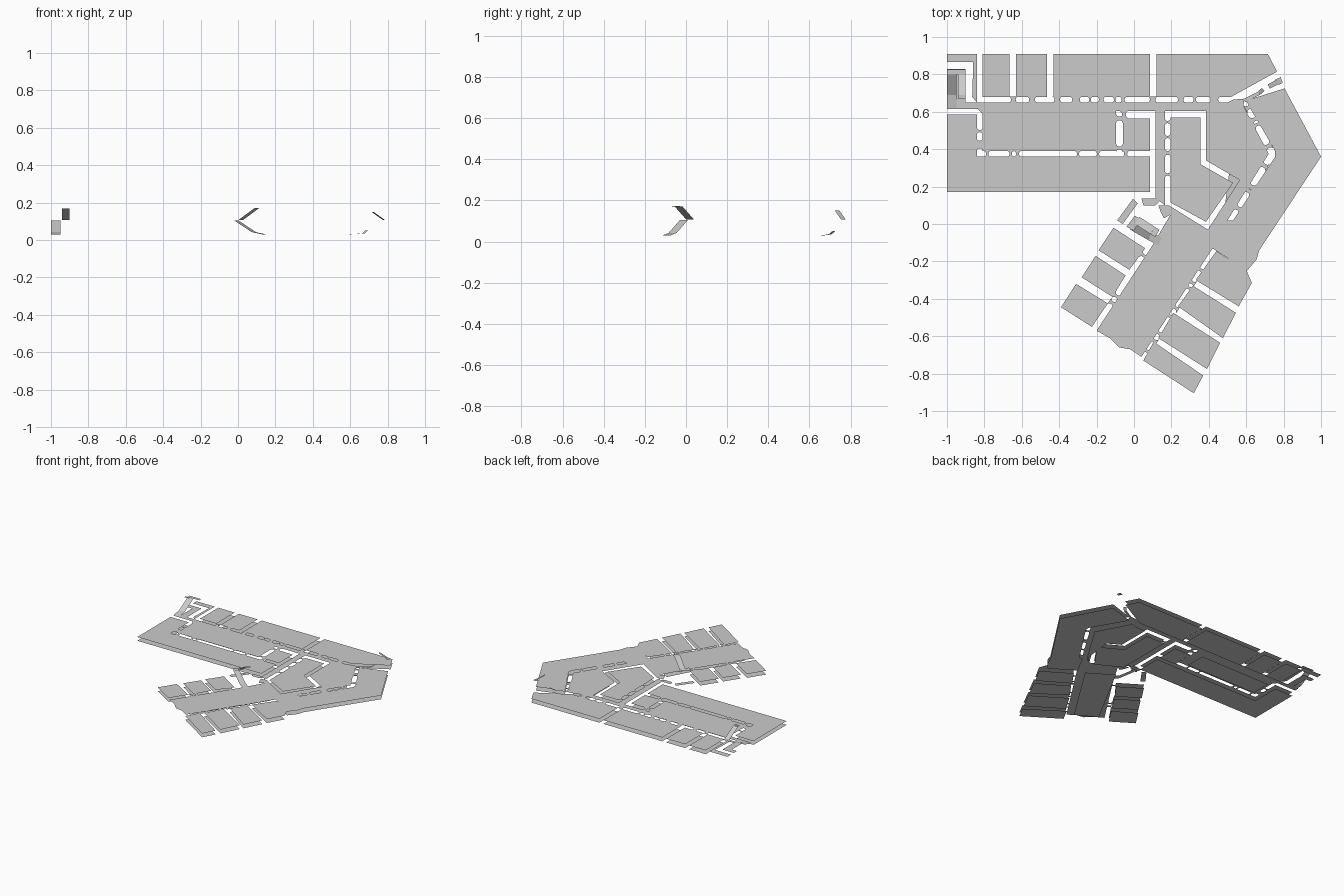
import bpy, math
from mathutils import Vector as V

FLOOR = 0.03


def mesh(name, verts, faces):
    me = bpy.data.meshes.new(name)
    me.from_pydata(verts, [], faces)
    me.update()
    ob = bpy.data.objects.new(name, me)
    bpy.context.collection.objects.link(ob)
    return ob


def plate(name, pts, z=FLOOR):
    """Flat floor sheet facing up."""
    area = sum(a[0] * b[1] - b[0] * a[1] for a, b in zip(pts, pts[1:] + pts[:1]))
    if area < 0:
        pts = pts[::-1]
    return mesh(name, [(x, y, z) for x, y in pts], [list(range(len(pts)))])


def inset(pts, d):
    """Offset a polygon inward with mitred corners."""
    p = [V(q) for q in pts]
    if sum(a.x * b.y - b.x * a.y for a, b in zip(p, p[1:] + p[:1])) < 0:
        p.reverse()
    out = []
    for i, q in enumerate(p):
        e1 = (q - p[i - 1]).normalized()
        e2 = (p[(i + 1) % len(p)] - q).normalized()
        n1, n2 = V((-e1.y, e1.x)), V((-e2.y, e2.x))
        out.append(tuple(q + (n1 + n2) * d / max(0.3, 1 + n1.dot(n2))))
    return out


def room(name, pts, under=0.0):
    """Room floor with a matching lower sheet on the ground."""
    plate(name, pts)
    plate(name + "_underfloor", inset(pts, under) if under else pts, 0)


def doors(name, a, b, width, spots):
    """Doorway floors across a wall line, narrowed by rounded wall ends."""
    a, b = V(a), V(b)
    u = (b - a).normalized()
    n = V((-u.y, u.x)) * width / 2
    for i, (t, w) in enumerate(spots):
        c = a.lerp(b, t)
        side = []
        for k in range(7):
            s = -1 + k / 3
            flare = w / 2 + 0.014 * (1 - math.sqrt(max(0, 1 - s * s)))
            side.append((s, flare))
        pts = [tuple(c + n * s + u * f) for s, f in side]
        pts += [tuple(c + n * s - u * f) for s, f in reversed(side)]
        plate(f"{name}_{i}", pts)


def stairs(name, start, end, width, z0, z1):
    """Sloping stair surface between two points."""
    a, b = V(start), V(end)
    u = (b - a).normalized()
    n = V((-u.y, u.x)) * width / 2
    mesh(name, [(*(a - n), z0), (*(b - n), z1), (*(b + n), z1), (*(a + n), z0)], [(0, 1, 2, 3)])


# north row of rooms
for i, (x0, x1) in enumerate([(-.81, -.665), (-.63, -.465), (-.43, .085)]):
    room(f"north_room_{i}", [(x0, .68), (x1, .68), (x1, .91), (x0, .91)])
room("north_east_room", [(.12, .68), (.52, .68), (.765, .815), (.715, .91), (.12, .91)])
doors("north_door", (-1, .665), (1, .665), .034,
      [((x + 1) / 2, w) for x, w in [(-.645, .025), (-.545, .03), (-.41, .03), (-.31, .04), (-.235, .008),
                                     (-.175, .025), (-.103, .008), (-.058, .016), (.1, .03),
                                     (.25, .03), (.325, .012), (.43, .04)]])

# west corridor
plate("west_corridor", [(-1, .615), (-.835, .615), (-.81, .59), (-.81, .39), (-.095, .39), (-.095, .605),
                        (.115, .605), (.115, .14), (.165, .1), (.165, .605), (.385, .605), (.385, .65),
                        (-1, .65)])
plate("west_corridor_underfloor", [(-.76, .44), (-.14, .44), (-.14, .6), (-.76, .6)], 0)

# south-west hall
room("south_west_hall", [(-1, .17), (.085, .17), (.085, .36), (-.84, .36), (-.84, .585), (-1, .585)])
doors("hall_door", (-.84, .375), (.085, .375), .034, [(.06, .012), (.195, .012), (.235, .015), (.585, .01), (.7, .012), (.86, .016)])
doors("hall_side_door", (-.825, .36), (-.825, .6), .034, [(.27, .04), (.57, .012)])

# inner rooms
room("small_inner_room", [(-.06, .39), (.085, .39), (.085, .565), (-.06, .565)])
doors("small_room_door", (-.078, .39), (-.078, .6), .036, [(.08, .015), (.83, .02)])
doors("small_room_top_door", (-.06, .585), (.085, .585), .04, [(.04, .02)])
room("core_room", [(.195, .57), (.355, .57), (.355, .32), (.53, .22), (.385, .012), (.195, .115)])
doors("core_door", (.18, .1), (.18, .6), .032, [(.33, .012), (.56, .02), (.73, .012), (.89, .012)])

# central lobby and lobby front
lobby = [(.385, .65), (.5, .65), (.53, .665), (.59, .67), (.585, .63), (.72, .375), (.5, .02),
         (.395, -.03), (.565, .235), (.385, .34)]
room("central_lobby", lobby, .03)

# east hall, open to the south wing
room("east_hall", [(.6, .66), (.805, .725), (1, .36), (.67, -.14), (.655, -.19), (.605, -.25), (.42, -.13),
                   (.5, .02), (.53, .02), (.755, .36), (.755, .39), (.615, .63)])
doors("east_door", (.598, .65), (.738, .375), .038, [(.1, .02), (.33, .02), (.43, .015), (.85, .02)])
doors("east_lower_door", (.738, .375), (.515, .02), .036, [(.18, .02), (.5, .025), (.56, .02), (.82, .02)])

# south wing corridor
plate("south_corridor", [(.185, .1), (.395, -.03), (.5, .02), (.42, -.13), (.04, -.71), (-.02, -.67), (-.08, -.66),
                         (-.13, -.61), (-.2, -.57), (.095, -.12), (.195, .05), (.165, .1)])
plate("south_corridor_underfloor", [(-.13, -.55), (.03, -.64), (.36, -.12), (.17, 0)], 0)

# south wing rooms on both sides
east_rooms = [[(.415, -.18), (.63, -.315), (.56, -.44), (.33, -.3)],
              [(.315, -.33), (.545, -.475), (.475, -.61), (.235, -.44)],
              [(.21, -.475), (.46, -.635), (.39, -.775), (.13, -.61)],
              [(.105, -.63), (.37, -.81), (.32, -.905), (.05, -.73)]]
west_rooms = [[(-.11, -.02), (.06, -.13), (-.025, -.245), (-.19, -.14)],
              [(-.205, -.17), (-.045, -.275), (-.115, -.39), (-.28, -.285)],
              [(-.31, -.32), (-.14, -.425), (-.225, -.55), (-.39, -.445)]]
for i, r in enumerate(east_rooms):
    room(f"south_east_room_{i}", r)
# first room fills up to the hall
plate("south_east_room_top", [(.415, -.18), (.44, -.145), (.6, -.245), (.63, -.315)])
for i, r in enumerate(west_rooms):
    room(f"south_west_room_{i}", r)
doors("south_east_door", (.415, -.155), (.045, -.72), .034,
      [(.16, .015), (.28, .015), (.33, .015), (.52, .015), (.6, .015), (.76, .015), (.83, .015), (.93, .015)])
doors("south_west_door", (.08, -.125), (-.21, -.56), .034, [(.1, .015), (.6, .015), (.68, .015)])

# north-west stairwell
plate("stairwell_floor", [(-1, .865), (-.86, .865), (-.86, .845), (-.865, .68), (-.84, .65), (-.84, .91), (-1, .91)])
plate("stairwell_side", [(-.955, .65), (-.9, .65), (-.9, .83), (-1, .83), (-1, .79), (-.955, .79)])
stairs("west_stair_foot", (-.975, .62), (-.975, .69), .05, .03, .042)
stairs("west_stair_lower", (-.975, .69), (-.975, .80), .05, .042, .105)
plate("west_stair_landing", [(-1, .80), (-.9, .80), (-.9, .825), (-1, .825)], .106)
stairs("west_stair_upper", (-.92, .80), (-.92, .69), .04, .106, .168)
plate("west_stair_top", [(-.94, .69), (-.9, .69), (-.9, .67), (-.94, .67)], .17)

# middle stairwell
plate("middle_stair_floor", [(-.09, .02), (-.005, .135), (.02, .11), (-.06, 0)])
plate("middle_stair_entry", [(.04, .135), (.15, .135), (.115, .1), (.05, .1)])
plate("middle_stair_link", [(.13, .1), (.165, .1), (.195, .05), (.16, .03), (.145, .06)])
stairs("middle_stair_foot", (.14, -.095), (.085, -.065), .045, .03, .042)
stairs("middle_stair_lower", (.085, -.065), (-.01, -.01), .045, .042, .105)
plate("middle_stair_landing", [(-.04, -.015), (.0, -.035), (.035, .025), (.005, .045)], .107)
stairs("middle_stair_upper", (.015, .02), (.1, -.035), .045, .107, .17)
stairs("middle_stair_top", (.1, -.035), (.125, -.05), .045, .17, .172)

# north-east stair strips
stairs("corner_stair_foot", (.59, .66), (.67, .7), .02, .03, .035)
stairs("corner_stair_lower", (.67, .7), (.69, .72), .02, .035, .052)
stairs("corner_stair_upper", (.78, .765), (.72, .735), .025, .107, .15)
plate("corner_stair_landing", [(.75, .77), (.785, .785), (.795, .755), (.775, .745)], .107)
